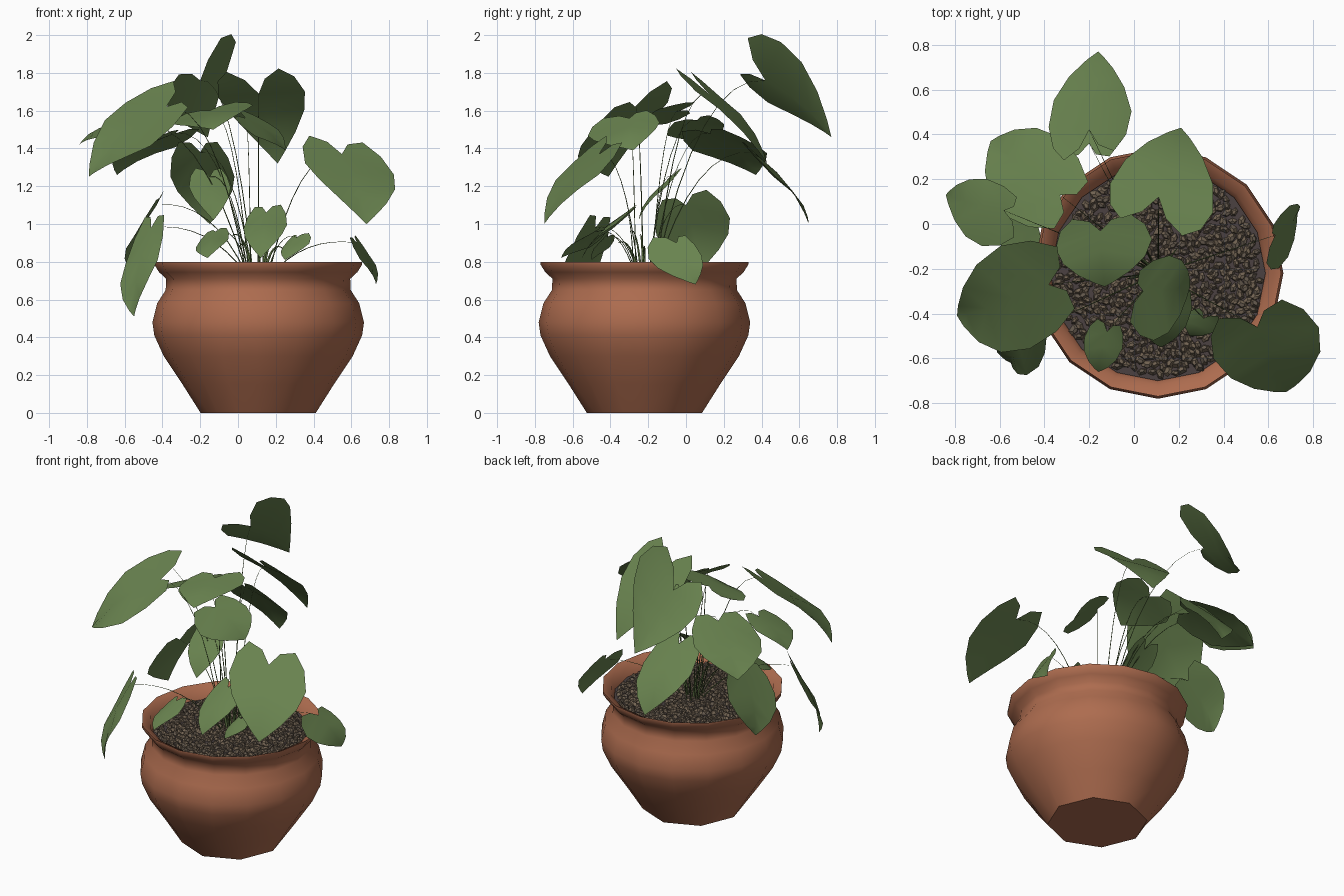
import bpy, bmesh, math, random
from mathutils import Vector as V, Matrix

if "Cube" in bpy.data.objects:
    bpy.data.objects.remove(bpy.data.objects["Cube"])

random.seed(4)
CX, CY = 0.107, -0.22          # pot axis


def material(name, rgb):
    m = bpy.data.materials.new(name)
    m.diffuse_color = (*rgb, 1)
    m.use_nodes = True
    m.node_tree.nodes["Principled BSDF"].inputs["Base Color"].default_value = m.diffuse_color
    return m


terracotta = material("terracotta", (0.42, 0.15, 0.078))
leaf_green = material("leaf_green", (0.14, 0.225, 0.078))
stem_green = material("stem_green", (0.12, 0.19, 0.06))
soil_dark = material("soil_dark", (0.07, 0.053, 0.053))
pebble_brown = material("pebble_brown", (0.175, 0.13, 0.088))
pebble_grey = material("pebble_grey", (0.13, 0.102, 0.076))


def finish(name, bm, mats, angle=None):
    me = bpy.data.meshes.new(name)
    bm.to_mesh(me)
    bm.free()
    ob = bpy.data.objects.new(name, me)
    bpy.context.collection.objects.link(ob)
    for m in mats:
        me.materials.append(m)
    if angle:
        bpy.ops.object.select_all(action='DESELECT')
        ob.select_set(True)
        bpy.context.view_layer.objects.active = ob
        bpy.ops.object.shade_smooth_by_angle(angle=math.radians(angle))
    return ob


# Pot: lathed profile with an octagonal foot, up over the rim and down inside
profile = [(0.305, 0.0), (0.40, 0.15), (0.50, 0.30), (0.55, 0.41), (0.56, 0.48),
           (0.535, 0.58), (0.49, 0.65), (0.487, 0.71), (0.525, 0.745),
           (0.55, 0.785), (0.55, 0.80), (0.50, 0.775), (0.475, 0.70)]
SEG = 16
bm = bmesh.new()
rings = []
for k, (r, z) in enumerate(profile):
    ring = []
    for i in range(SEG):
        a = 2 * math.pi * i / SEG
        q = r * math.cos(math.pi / 8) if k == 0 and i % 2 else r
        ring.append(bm.verts.new((CX + q * math.cos(a), CY + q * math.sin(a), z)))
    rings.append(ring)
for a, b in zip(rings, rings[1:]):
    for i in range(SEG):
        j = (i + 1) % SEG
        bm.faces.new((a[i], a[j], b[j], b[i]))
bm.faces.new(rings[0][::-1])
finish("pot", bm, [terracotta], 50)

# Soil disc
bm = bmesh.new()
bmesh.ops.create_circle(bm, cap_ends=True, segments=SEG, radius=0.48,
                        matrix=Matrix.Translation((CX, CY, 0.725)))
finish("soil", bm, [soil_dark])

# Pebbles scattered over the soil, kept apart so each one reads
bm = bmesh.new()
spots = []
for k in range(6000):
    r, a = 0.455 * math.sqrt(random.random()), random.uniform(0, 2 * math.pi)
    p = V((CX + r * math.cos(a), CY + r * math.sin(a), 0.732))
    if any((p - q).length < 0.025 for q in spots):
        continue
    spots.append(p)
    s = random.uniform(0.017, 0.025)
    mat = (Matrix.Translation(p)
           @ Matrix.Rotation(random.uniform(0, 6.28), 4, 'Z')
           @ Matrix.Rotation(random.uniform(-0.4, 0.4), 4, 'X')
           @ Matrix.Diagonal((s * 1.3, s * 0.85, s * 0.65, 1)))
    n = len(bm.faces)
    bmesh.ops.create_cone(bm, cap_ends=True, segments=5, radius1=1, radius2=0.45,
                          depth=1.4, matrix=mat)
    bm.faces.ensure_lookup_table()
    for f in bm.faces[n:]:
        f.material_index = k % 2
finish("pebbles", bm, [pebble_brown, pebble_grey])

# Heart-shaped leaf: half outline as (side, along) and midrib stations
OUTLINE = [(0.23, -0.22), (0.6, -0.36), (0.88, -0.22), (1, 0.03),
           (0.85, 0.33), (0.53, 0.63), (0.2, 0.87)]
MIDRIB = [0, 0.33, 0.63, 0.87, 1]


def stem(name, end, spread=0.06, radius=0.0035):
    """Tapered arching stalk from the soil to the leaf notch."""
    end = V(end)
    a = math.atan2(end.y - CY, end.x - CX)
    start = V((CX + spread * math.cos(a), CY + spread * math.sin(a), 0.72))
    ctrl = start.lerp(end, 0.4)
    ctrl.z = max(end.z, 0.9) + 0.04
    cu = bpy.data.curves.new(name, 'CURVE')
    cu.dimensions = '3D'
    cu.bevel_depth = radius
    cu.bevel_resolution = 0
    sp = cu.splines.new('POLY')
    sp.points.add(8)
    for i, p in enumerate(sp.points):
        t = i / 8
        q = start * (1 - t) ** 2 + ctrl * (2 * t * (1 - t)) + end * t * t
        p.co = (*q, 1)
        p.radius = 1 - 0.8 * t
    cu.materials.append(stem_green)
    bpy.context.collection.objects.link(bpy.data.objects.new(name, cu))


def leaf(name, notch, tip, left, right):
    """Leaf from its notch, its tip and the widest point of each half."""
    notch, tip, left, right = map(V, (notch, tip, left, right))
    axis = tip - notch
    nrm = (right - left).cross(axis).normalized()
    if nrm.z < 0:
        nrm = -nrm

    def point(side, u, v):
        bulge = axis.length * (0.3 * v * (1 - v) if v > 0 else 0.1 * v)
        return notch + side * u + axis * v + nrm * bulge

    bm = bmesh.new()
    mid = [bm.verts.new(point(V(), 0, v)) for v in MIDRIB]
    for side, flip in ((left - notch, 1), (right - notch, -1)):
        o = [bm.verts.new(point(side, u, v)) for u, v in OUTLINE]
        faces = [(mid[0], o[i], o[i + 1]) for i in range(3)]
        faces += [(mid[i], o[i + 3], o[i + 4], mid[i + 1]) for i in range(3)]
        faces.append((mid[3], o[6], mid[4]))
        for f in faces:
            bm.faces.new(f[::flip])
    bmesh.ops.recalc_face_normals(bm, faces=bm.faces)
    bm.normal_update()
    if sum((f.normal.dot(nrm) for f in bm.faces)) < 0:
        bmesh.ops.reverse_faces(bm, faces=bm.faces)
    finish(name, bm, [leaf_green], 60)
    stem(name + "_stem", notch)


# High leaves
leaf("leaf_top_back", (-.2, .42, 1.76), (-.16, .77, 1.46), (-.38, .42, 1.65), (-.01, .49, 1.97))
leaf("leaf_back_right", (.11, .12, 1.69), (.21, .43, 1.32), (-.11, .17, 1.68), (.35, .04, 1.71))
leaf("leaf_back_left", (-.33, .13, 1.48), (-.64, .37, 1.26), (-.57, .03, 1.39), (-.32, .38, 1.41))
leaf("leaf_far_left", (-.58, .06, 1.55), (-.84, .13, 1.42), (-.67, -.1, 1.47), (-.65, .2, 1.53))
leaf("leaf_big_left", (-.38, -.27, 1.62), (-.79, -.41, 1.25), (-.58, -.09, 1.65), (-.45, -.55, 1.42))
leaf("leaf_centre", (-.15, -.03, 1.60), (-.13, -.28, 1.50), (-.35, -.1, 1.53), (.08, -.06, 1.63))
leaf("leaf_centre_front", (.04, -.3, 1.56), (.25, -.28, 1.39), (.15, -.14, 1.54), (.08, -.52, 1.47))
# Middle leaves
leaf("leaf_front_right", (.55, -.46, 1.37), (.68, -.75, 1.0), (.35, -.59, 1.33), (.82, -.45, 1.27))
leaf("leaf_back_low", (-.2, .36, 1.38), (-.15, .65, 1.0), (-.36, .45, 1.26), (-.02, .46, 1.26))
leaf("leaf_inner", (-.15, -.08, 1.25), (-.13, -.25, 1.02), (-.26, -.13, 1.2), (-.04, -.1, 1.2))
# Low leaves around the rim
leaf("leaf_low_left", (-.43, 0, 1.10), (-.57, .08, .76), (-.54, -.16, .95), (-.47, .23, 1.04))
leaf("leaf_hanging_left", (-.46, -.48, .98), (-.55, -.62, .51), (-.59, -.45, .80), (-.42, -.63, .82))
leaf("leaf_low_front", (.15, -.32, 1.06), (.12, -.55, .82), (.03, -.38, .98), (.26, -.37, 1.0))
leaf("leaf_small_front", (-.12, -.48, .96), (-.16, -.66, .82), (-.22, -.5, .88), (-.05, -.55, .92))
leaf("leaf_small_right", (.31, -.42, .93), (.25, -.5, .81), (.24, -.4, .88), (.38, -.46, .90))
leaf("leaf_right", (.63, -.05, .9), (.73, .05, .68), (.64, -.2, .82), (.69, .08, .84))

# Young upright shoots in the middle of the pot
for i in range(6):
    a = i * 2.4
    stem("shoot_%d" % i, (CX + 0.14 * math.cos(a), CY + 0.14 * math.sin(a), 0.86 + 0.02 * i),
         0.03, 0.008)
